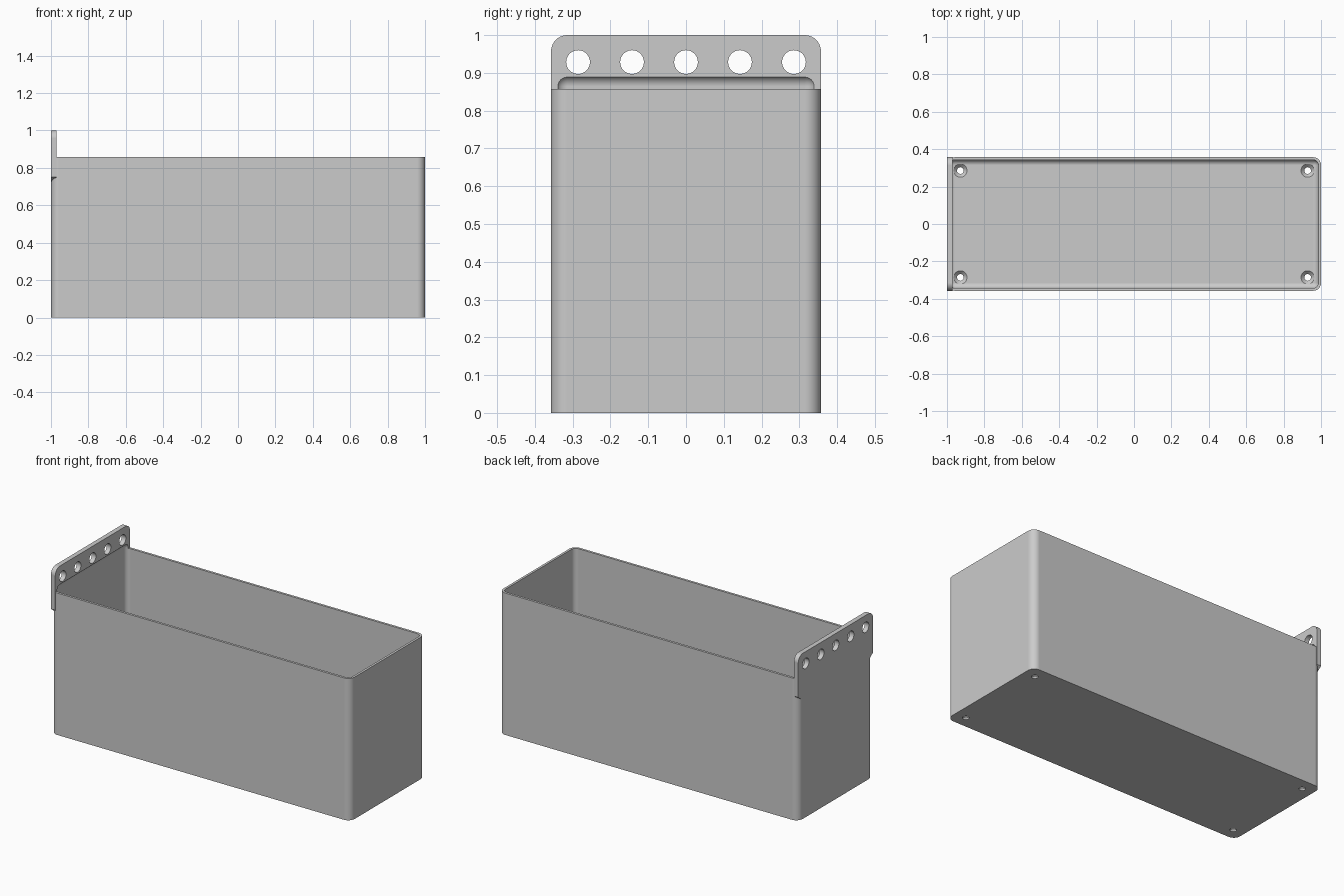
import bpy, bmesh
from math import sin, cos, pi, radians
from mathutils import Vector

cube = bpy.data.objects.get("Cube")
if cube:
    bpy.data.objects.remove(cube)

# Dimensions in millimetres, scaled to units
S = 1 / 70
LENGTH, DEPTH, HEIGHT = 70, 25, 60      # half length, half depth, height
WALL, FLOOR, PLATE = 1, 2, 2
CORNER, FILLET = 3, 2

grey = bpy.data.materials.new("light grey plastic")
grey.use_nodes = True
grey.diffuse_color = (0.6, 0.6, 0.6, 1)
grey.node_tree.nodes["Principled BSDF"].inputs["Base Color"].default_value = (0.6, 0.6, 0.6, 1)


def finish(name, bm):
    bmesh.ops.recalc_face_normals(bm, faces=bm.faces)
    bmesh.ops.scale(bm, vec=(S, S, S), verts=bm.verts)
    mesh = bpy.data.meshes.new(name)
    bm.to_mesh(mesh)
    bm.free()
    mesh.materials.append(grey)
    ob = bpy.data.objects.new(name, mesh)
    bpy.context.collection.objects.link(ob)
    return ob


def loft(name, rings):
    """Solid through a stack of matching rings, capped at both ends."""
    bm = bmesh.new()
    loops = [[bm.verts.new(p) for p in ring] for ring in rings]
    n = len(loops[0])
    for a, b in zip(loops, loops[1:]):
        for i in range(n):
            j = (i + 1) % n
            bm.faces.new((a[i], a[j], b[j], b[i]))
    bm.faces.new(loops[0])
    bm.faces.new(loops[-1])
    return finish(name, bm)


def arc(cx, cy, r, start, end, steps):
    angles = [radians(start + (end - start) * i / steps) for i in range(steps + 1)]
    return [(cx + r * cos(a), cy + r * sin(a)) for a in angles]


def circle(r, n=32):
    return arc(0, 0, r, 0, 360 - 360 / n, n - 1)


def boolean(target, tool, operation):
    mod = target.modifiers.new(operation, "BOOLEAN")
    mod.operation = operation
    mod.solver = "EXACT"
    mod.object = tool
    bpy.context.view_layer.update()
    result = bpy.data.meshes.new_from_object(
        target.evaluated_get(bpy.context.evaluated_depsgraph_get()))
    target.modifiers.clear()
    target.data = result
    bpy.data.objects.remove(tool)


# Outer body: prism with rounded upright corners
cx, cy = LENGTH - CORNER, DEPTH - CORNER
outline = []
for sx, sy, a in ((1, 1, 0), (-1, 1, 90), (-1, -1, 180), (1, -1, 270)):
    outline += arc(sx * cx, sy * cy, CORNER, a, a + 90, 10)
bin_body = loft("storage_bin", [[(x, y, z) for x, y in outline] for z in (0, HEIGHT)])

# Hanging plate: rounded top corners, sloped undersides at the lower corners
profile = [(-22, 50.2), (22, 50.2), (DEPTH, 52.5)]
profile += arc(cy, LENGTH - CORNER, CORNER, 0, 90, 10)
profile += arc(-cy, LENGTH - CORNER, CORNER, 90, 180, 10)
profile += [(-DEPTH, 52.5)]
plate = loft("hanging_plate", [[(x, y, z) for y, z in profile]
                               for x in (-LENGTH, -LENGTH + PLATE)])
boolean(bin_body, plate, "UNION")

# Cavity: box rounded on every edge, its top rounding cuts into the plate
bm = bmesh.new()
bmesh.ops.create_cube(bm, size=2)
top = HEIGHT + 2.5
for v in bm.verts:
    v.co = Vector((v.co.x * (LENGTH - WALL), v.co.y * (DEPTH - WALL),
                   top if v.co.z > 0 else FLOOR))
bmesh.ops.bevel(bm, geom=bm.edges[:], offset=FILLET, segments=8, profile=0.5,
                affect="EDGES")
boolean(bin_body, finish("cavity", bm), "DIFFERENCE")

# Row of hanging holes
for i in range(-2, 3):
    hole = loft("hanging_hole", [[(x, 10 * i + u, 65 + v) for u, v in circle(2.2)]
                                 for x in (-LENGTH - 3, -LENGTH + 5)])
    boolean(bin_body, hole, "DIFFERENCE")

# Countersunk screw holes in the floor
for sx in (-1, 1):
    for sy in (-1, 1):
        hole = loft("screw_hole", [[(sx * 65 + u, sy * 20 + v, z) for u, v in circle(r)]
                                   for r, z in ((1.25, -1), (1.25, 0.7), (2.5, 2), (2.5, 4))])
        boolean(bin_body, hole, "DIFFERENCE")

# Smooth rounded parts, keep flats flat
bpy.ops.object.select_all(action="DESELECT")
bin_body.select_set(True)
bpy.context.view_layer.objects.active = bin_body
bpy.ops.object.shade_smooth_by_angle(angle=radians(30))
weighted = bin_body.modifiers.new("weighted normals", "WEIGHTED_NORMAL")
weighted.keep_sharp = True
